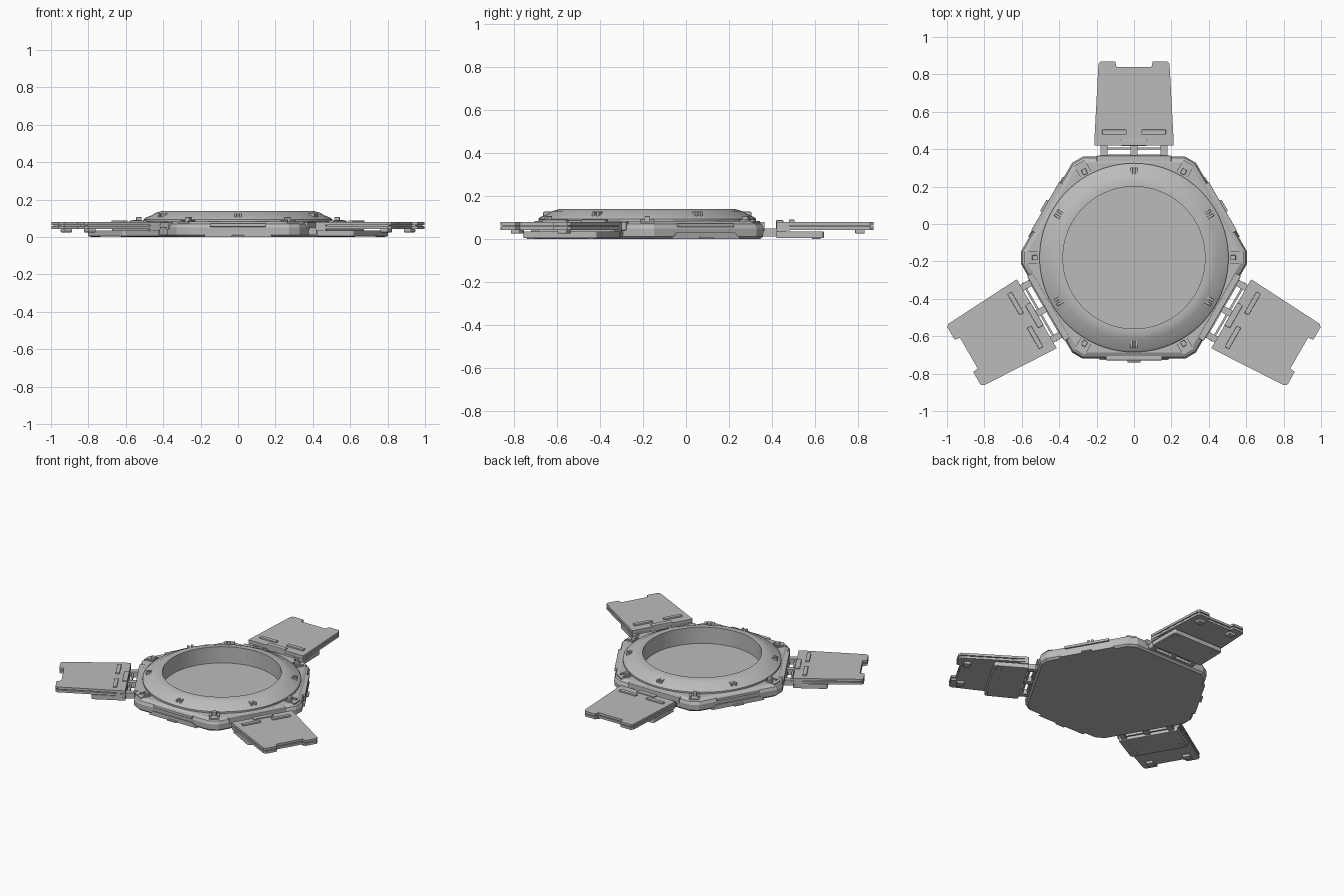
import bpy, bmesh, math
from mathutils import Matrix, Vector

if "Cube" in bpy.data.objects:
    bpy.data.objects.remove(bpy.data.objects["Cube"])

CENTRE = Matrix.Translation((0, -0.18, 0))

grey = bpy.data.materials.new("plain grey")
grey.use_nodes = True
grey.diffuse_color = (0.5, 0.5, 0.5, 1)
grey.node_tree.nodes["Principled BSDF"].inputs["Base Color"].default_value = (0.5, 0.5, 0.5, 1)


def finish(name, bm, angle=0.0, bevel=0.0):
    """Turn the mesh about the hub centre and place it in the scene."""
    bmesh.ops.recalc_face_normals(bm, faces=bm.faces)
    bm.transform(CENTRE @ Matrix.Rotation(math.radians(angle), 4, "Z"))
    mesh = bpy.data.meshes.new(name)
    bm.to_mesh(mesh)
    bm.free()
    mesh.materials.append(grey)
    obj = bpy.data.objects.new(name, mesh)
    bpy.context.collection.objects.link(obj)
    if bevel:
        mod = obj.modifiers.new("bevel", "BEVEL")
        mod.width = bevel
        mod.segments = 2
    return obj


def loft(name, loops, angle=0.0, bevel=0.0):
    """Skin a stack of equal-length loops and cap both ends."""
    bm = bmesh.new()
    rows = [[bm.verts.new(p) for p in loop] for loop in loops]
    n = len(rows[0])
    for low, high in zip(rows, rows[1:]):
        for i in range(n):
            j = (i + 1) % n
            bm.faces.new((low[i], low[j], high[j], high[i]))
    bm.faces.new(rows[0][::-1])
    bm.faces.new(rows[-1])
    return finish(name, bm, angle, bevel)


def prism(name, outline, z0, z1, angle=0.0, bevel=0.0):
    return loft(name, [[(x, y, z) for x, y in outline] for z in (z0, z1)], angle, bevel)


def box(name, x, y, z, angle=0.0, bevel=0.0):
    corners = [(x[0], y[0]), (x[1], y[0]), (x[1], y[1]), (x[0], y[1])]
    return prism(name, corners, z[0], z[1], angle, bevel)


def mirrored(outline):
    """Complete a right-hand half outline with its mirror image."""
    return outline + [(-x, y) for x, y in reversed(outline)]


def smooth(obj):
    bpy.ops.object.select_all(action="DESELECT")
    obj.select_set(True)
    bpy.context.view_layer.objects.active = obj
    bpy.ops.object.shade_smooth_by_angle(angle=math.radians(25))


def hexagon(apothem, z):
    """Hexagon with clipped corners."""
    reach = apothem * 1.12
    half = (apothem / math.cos(math.pi / 6) - reach) * math.sqrt(3)
    return [Matrix.Rotation(k * math.pi / 3, 3, "Z") @ Vector((reach, s * half, z))
            for k in range(6) for s in (-1, 1)]


# Hexagonal body with a round well
body = loft("hub_body", [hexagon(a, z) for a, z in
            ((0.525, 0), (0.538, 0.012), (0.54, 0.05), (0.532, 0.07), (0.508, 0.083))])
bm = bmesh.new()
bmesh.ops.create_cone(bm, cap_ends=True, segments=96, radius1=0.381, radius2=0.381,
                      depth=0.2, matrix=Matrix.Translation((0, 0, 0.125)))
cutter = finish("well_cutter", bm)
cutter.hide_render = True
mod = body.modifiers.new("well", "BOOLEAN")
mod.object = cutter
mod.operation = "DIFFERENCE"
mod.solver = "EXACT"
bpy.context.view_layer.objects.active = body
bpy.ops.object.modifier_apply(modifier="well")
bpy.data.objects.remove(cutter)

# Raised ring around the well
section = [(0.38, 0.026), (0.38, 0.14), (0.405, 0.14), (0.44, 0.13), (0.462, 0.116),
           (0.495, 0.103), (0.505, 0.094), (0.505, 0.08), (0.385, 0.08), (0.385, 0.026)]
bm = bmesh.new()
verts = [bm.verts.new((r, 0, z)) for r, z in section]
edges = [bm.edges.new((verts[i], verts[(i + 1) % len(verts)])) for i in range(len(verts))]
bmesh.ops.spin(bm, geom=verts + edges, cent=(0, 0, 0), axis=(0, 0, 1),
               angle=math.tau, steps=96, use_merge=True)
bmesh.ops.remove_doubles(bm, verts=bm.verts, dist=0.0001)
smooth(finish("raised_ring", bm))

# Paired clips on the ring and latches on the hexagon corners
for k in range(6):
    for s in (-1, 1):
        x = s * 0.013
        box("ring_clip", (x - 0.007, x + 0.007), (0.44, 0.483), (0.1, 0.127), k * 60, 0.003)
        x = s * 0.026
        box("latch_cheek", (x - 0.007, x + 0.007), (0.515, 0.565), (0.07, 0.092), k * 60 + 30)
    box("latch_plate", (-0.032, 0.032), (0.51, 0.585), (0.06, 0.084), k * 60 + 30)
    box("latch_post", (-0.013, 0.013), (0.515, 0.545), (0.08, 0.107), k * 60 + 30, 0.004)

for angle in (60, 180, 300):
    # Trapezoid side panel, rim tab and knob on each free side
    panel = mirrored([(0.185, 0.0), (0.155, 0.03)])
    loft("side_panel", [[(x, y, z) for x, z in panel] for y in (0.52, 0.546)], angle)
    box("rim_tab", (-0.15, 0.15), (0.52, 0.549), (0.055, 0.073), angle, 0.003)
    box("side_knob", (-0.035, 0.035), (0.52, 0.56), (0.0, 0.01), angle, 0.003)

for angle in (0, 120, 240):
    # Rim shoulder and ladder-shaped hinge
    box("hinge_rim", (-0.2, 0.2), (0.51, 0.545), (0.04, 0.08), angle, 0.004)
    for x in (-0.16, 0, 0.16):
        box("hinge_link", (x - 0.018, x + 0.018), (0.53, 0.62), (0.012, 0.05), angle)
    for y in (0.545, 0.583):
        box("hinge_bar", (-0.18, 0.18), (y - 0.006, y + 0.006), (0.018, 0.04), angle)
    box("hinge_pin", (-0.07, 0.07), (0.598, 0.632), (0.045, 0.088), angle, 0.004)

    # Lower slab under the wing root
    slab = mirrored([(0.2, 0.6), (0.196, 0.81), (0.186, 0.82)])
    prism("lower_slab", slab, 0.004, 0.036, angle, 0.004)
    for s in (-1, 1):
        box("slab_foot", sorted((s * 0.14, s * 0.18)), (0.765, 0.805), (0, 0.02), angle, 0.004)

    # Wing made of two thin plates around an inset core
    wing = mirrored([(0.212, 0.60), (0.212, 0.625), (0.19, 1.035), (0.178, 1.05),
                     (0.1, 1.05), (0.094, 1.02)])
    core = mirrored([(0.2, 0.605), (0.178, 1.035), (0.108, 1.035), (0.104, 1.01)])
    prism("wing_top", wing, 0.064, 0.08, angle)
    prism("wing_core", core, 0.05, 0.07, angle)
    prism("wing_bottom", wing, 0.042, 0.058, angle)
    root = mirrored([(0.21, 0.602), (0.205, 0.66)])
    prism("wing_root", root, 0.032, 0.075, angle)
    for s in (-1, 1):
        box("wing_bar", sorted((s * 0.04, s * 0.17)), (0.658, 0.684), (0.075, 0.09), angle, 0.003)
        box("wing_foot", sorted((s * 0.1, s * 0.15)), (0.965, 1.01), (0.025, 0.046), angle, 0.005)
